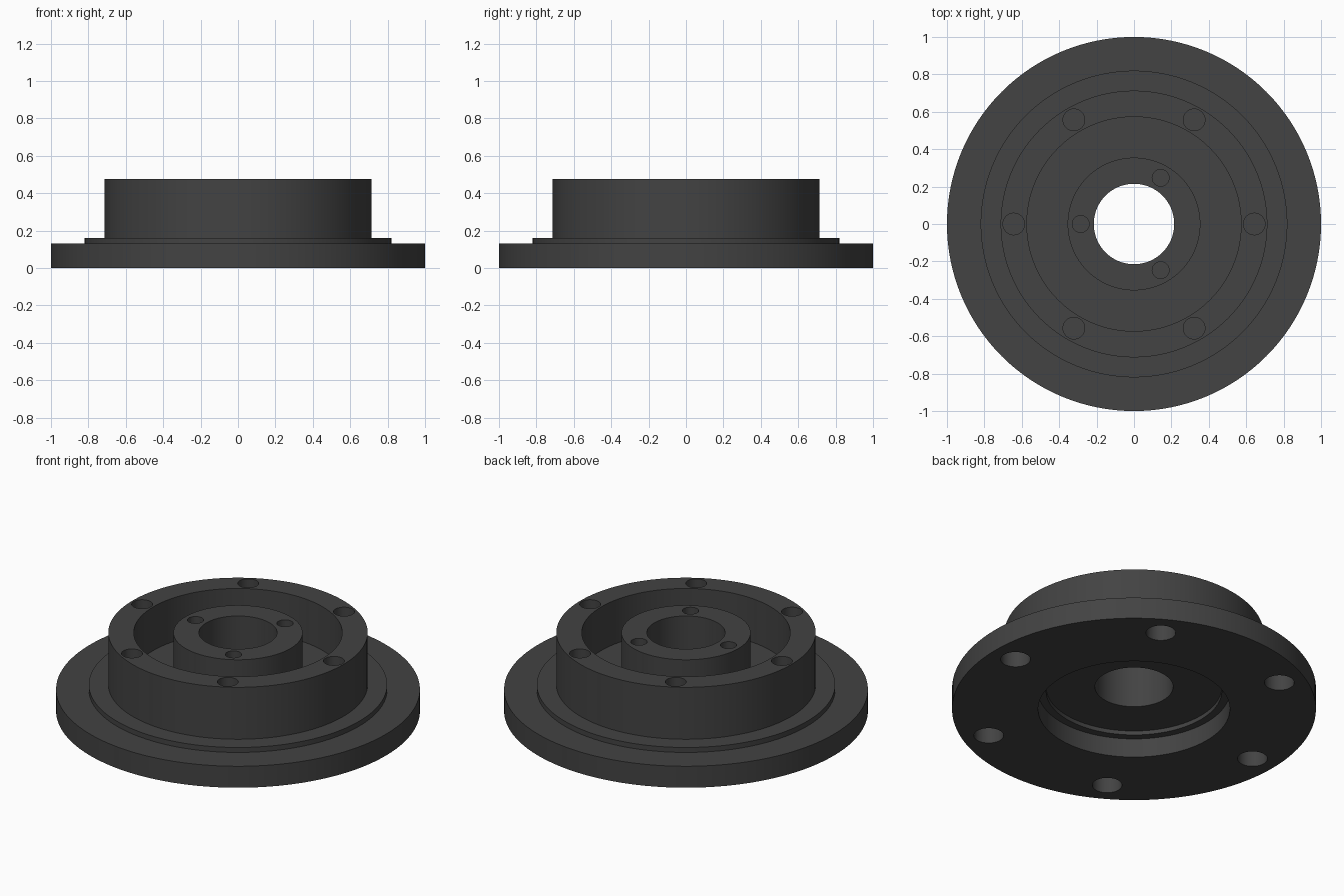
import bpy, bmesh, math
from mathutils import Matrix

if "Cube" in bpy.data.objects:
    bpy.data.objects.remove(bpy.data.objects["Cube"])

SEGMENTS = 128

dark_metal = bpy.data.materials.new("dark grey metal")
dark_metal.diffuse_color = (0.056, 0.056, 0.056, 1)
dark_metal.use_nodes = True
dark_metal.node_tree.nodes["Principled BSDF"].inputs["Base Color"].default_value = dark_metal.diffuse_color


def new_object(name, bm):
    bmesh.ops.recalc_face_normals(bm, faces=bm.faces[:])
    mesh = bpy.data.meshes.new(name)
    bm.to_mesh(mesh)
    bm.free()
    mesh.materials.append(dark_metal)
    obj = bpy.data.objects.new(name, mesh)
    bpy.context.collection.objects.link(obj)
    return obj


def lathe(name, profile):
    """Revolve a closed (radius, height) profile around z."""
    bm = bmesh.new()
    rings = []
    for i in range(SEGMENTS):
        a = 2 * math.pi * i / SEGMENTS
        rings.append([bm.verts.new((r * math.cos(a), r * math.sin(a), z)) for r, z in profile])
    n = len(profile)
    for i in range(SEGMENTS):
        a, b = rings[i], rings[(i + 1) % SEGMENTS]
        for j in range(n):
            k = (j + 1) % n
            bm.faces.new((a[j], b[j], b[k], a[k]))
    return new_object(name, bm)


def add_hole_circle(bm, count, start, pitch, radius, z0, z1):
    """Cylinders spaced evenly on a pitch circle."""
    for i in range(count):
        a = math.radians(start + 360 * i / count)
        at = Matrix.Translation((pitch * math.cos(a), pitch * math.sin(a), (z0 + z1) / 2))
        bmesh.ops.create_cone(bm, cap_ends=True, segments=32, radius1=radius,
                              radius2=radius, depth=z1 - z0, matrix=at)


# flanged body with raised rim, ring-shaped pocket, central hub and underside recess
flange = lathe("flanged_hub", [
    (1.0, 0.0), (1.0, 0.13),            # flange edge
    (0.82, 0.13), (0.82, 0.16),         # low step
    (0.713, 0.16), (0.713, 0.475),      # rim outside
    (0.573, 0.475), (0.573, 0.21),      # pocket
    (0.355, 0.21), (0.355, 0.475),      # hub
    (0.215, 0.475), (0.215, 0.14),      # bore
    (0.483, 0.14), (0.483, 0.115),      # recess shoulder
    (0.527, 0.115), (0.527, 0.0),       # recess
])

# blind bolt holes in rim, hub and underside
bm = bmesh.new()
add_hole_circle(bm, 6, 0, 0.643, 0.058, 0.27, 0.55)
add_hole_circle(bm, 3, 60, 0.285, 0.045, 0.27, 0.55)
add_hole_circle(bm, 6, 0, 0.85, 0.082, -0.05, 0.10)
cutter = new_object("bolt_hole_cutter", bm)
cutter.hide_render = True

bpy.context.view_layer.objects.active = flange
flange.select_set(True)
mod = flange.modifiers.new("bolt holes", 'BOOLEAN')
mod.operation = 'DIFFERENCE'
mod.solver = 'EXACT'
mod.object = cutter
bpy.ops.object.modifier_apply(modifier=mod.name)
bpy.data.objects.remove(cutter, do_unlink=True)

bpy.ops.object.shade_smooth_by_angle(angle=math.radians(30))
